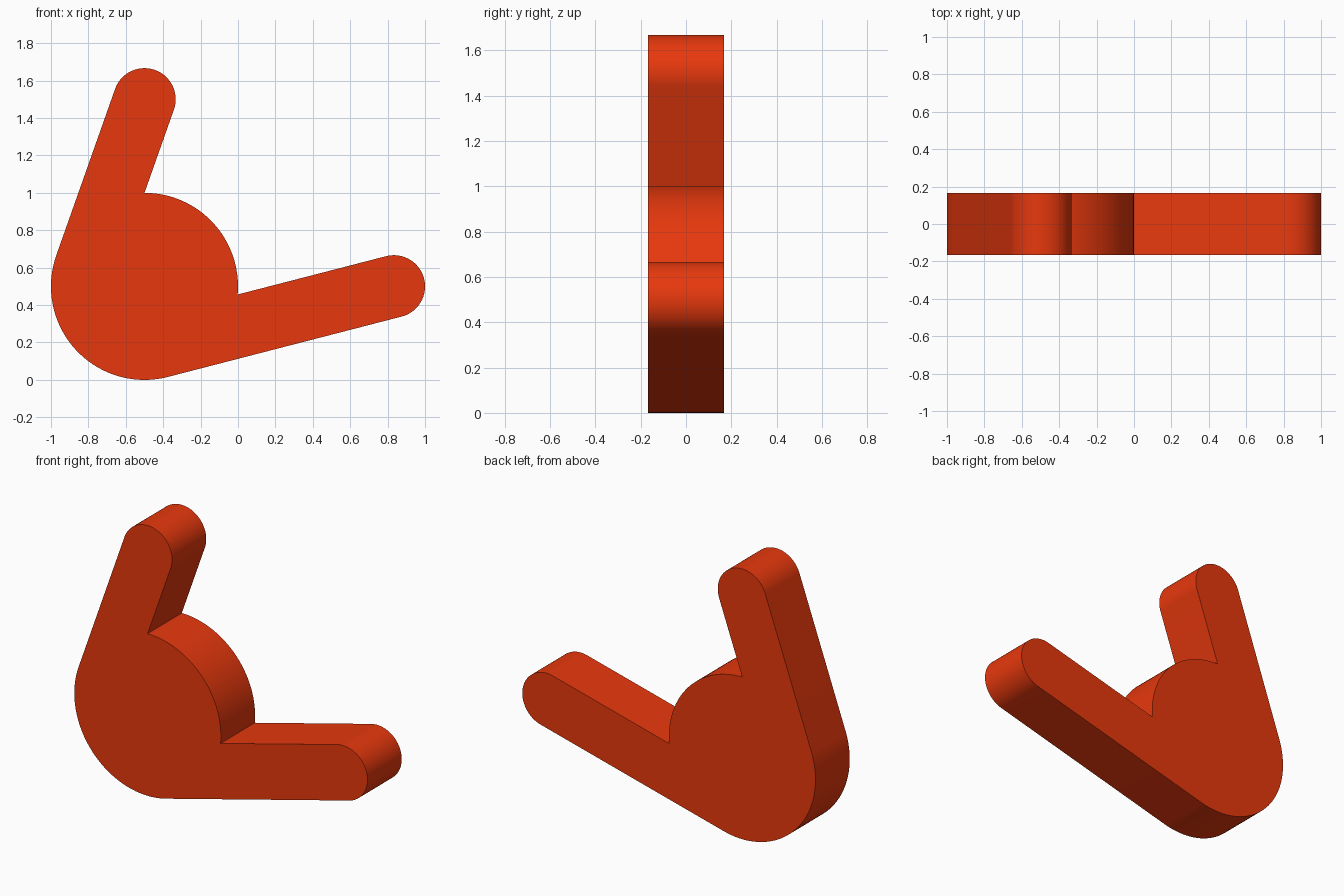
import bpy, bmesh
from math import cos, sin, acos, asin, pi, radians, ceil

if "Cube" in bpy.data.objects:
    bpy.data.objects.remove(bpy.data.objects["Cube"])

R, r, half = 0.5, 1 / 6, 1 / 6       # hub radius, arm tip radius, half thickness
hub = (-0.5, 0.5)
tip_up = (-0.5, 1.5)
tip_side = (5 / 6, 0.5)


def arc(centre, radius, a0, a1):
    """Points on a counter-clockwise arc in the front (x, z) plane."""
    n = ceil((a1 - a0) / radians(3))
    return [(centre[0] + radius * cos(a0 + (a1 - a0) * i / n),
             centre[1] + radius * sin(a0 + (a1 - a0) * i / n)) for i in range(n + 1)]


# Angles of the outer tangent line of each arm, and where its inner edge meets the hub
n_up = pi / 2 + acos(R - r)
n_side = -acos((R - r) / (4 / 3))
swing = acos((R - 2 * r) / R)
meet_up = n_up - swing
meet_side = n_side + swing

# Outline: hub top, upright arm tip, hub underside, sideways arm tip
outline = (arc(hub, R, meet_side, meet_up)
           + arc(tip_up, r, n_up - pi, n_up)
           + arc(hub, R, n_up, n_side + 2 * pi)
           + arc(tip_side, r, n_side, n_side + pi))

# Plate with two flat caps and a wall around the outline
bm = bmesh.new()
front = [bm.verts.new((x, -half, z)) for x, z in outline]
back = [bm.verts.new((x, half, z)) for x, z in outline]
bm.faces.new(front)
bm.faces.new(back[::-1])
count = len(outline)
for i in range(count):
    j = (i + 1) % count
    bm.faces.new((front[j], front[i], back[i], back[j]))
bmesh.ops.recalc_face_normals(bm, faces=bm.faces[:])
mesh = bpy.data.meshes.new("two_arm_lever")
bm.to_mesh(mesh)
bm.free()
lever = bpy.data.objects.new("two_arm_lever", mesh)
bpy.context.collection.objects.link(lever)

# Orange-red colour
mat = bpy.data.materials.new("orange_red")
mat.diffuse_color = (0.8, 0.04, 0.004, 1)
mat.use_nodes = True
mat.node_tree.nodes["Principled BSDF"].inputs["Base Color"].default_value = mat.diffuse_color
mesh.materials.append(mat)

# Smooth round edges, crisp caps
bpy.context.view_layer.objects.active = lever
lever.select_set(True)
bpy.ops.object.shade_smooth_by_angle(angle=radians(30))
